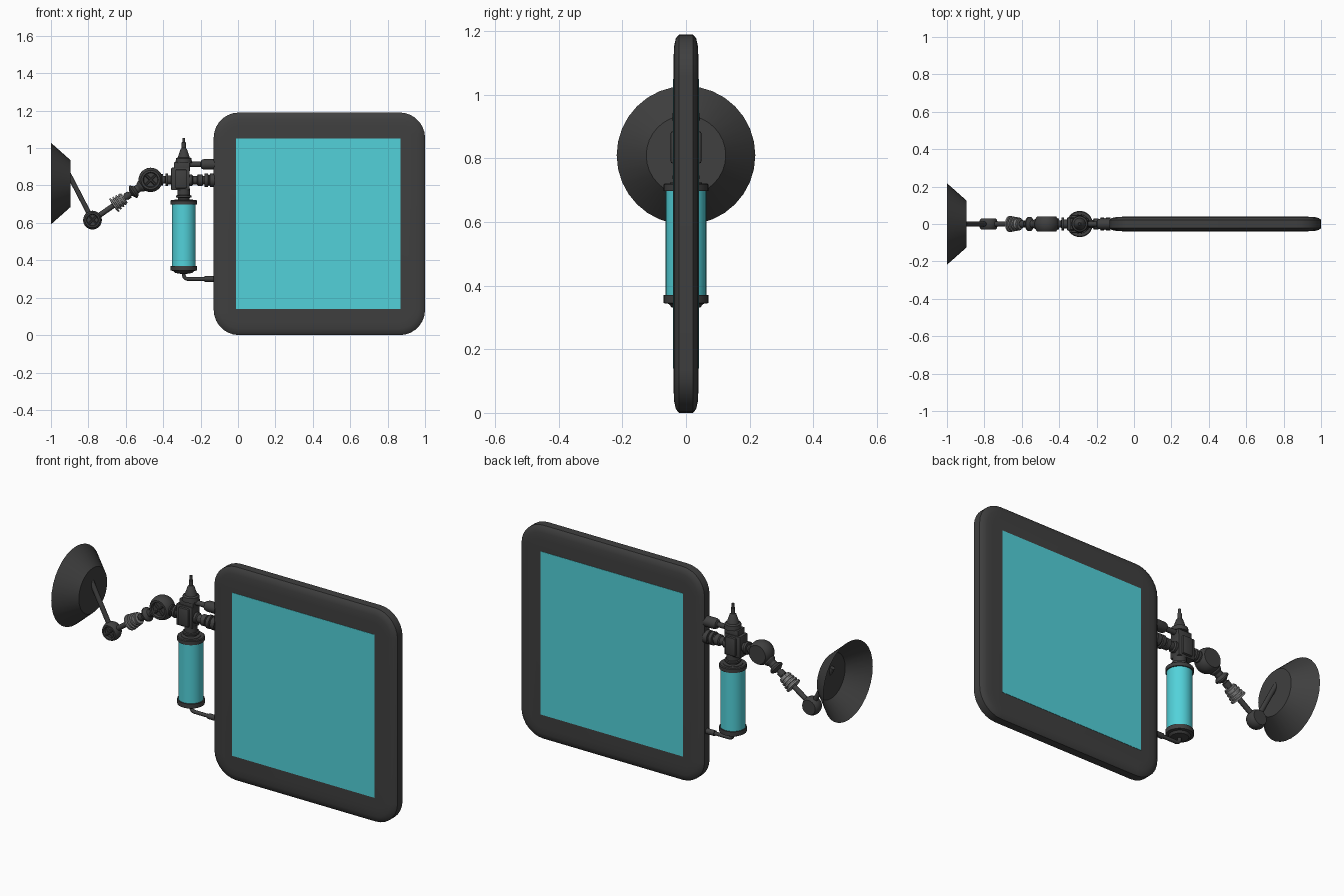
import bpy, bmesh, math
from mathutils import Vector

cube = bpy.data.objects.get("Cube")
if cube:
    bpy.data.objects.remove(cube, do_unlink=True)


def material(name, r, g, b):
    m = bpy.data.materials.new(name)
    m.use_nodes = True
    m.diffuse_color = (r, g, b, 1)
    m.node_tree.nodes["Principled BSDF"].inputs["Base Color"].default_value = (r, g, b, 1)
    return m


DARK = material("dark grey", 0.05, 0.05, 0.05)
TEAL = material("teal glass", 0.085, 0.64, 0.7)
LIGHT = material("light grey", 0.22, 0.22, 0.22)
parts = []


def finish(bm, name, mat):
    bmesh.ops.recalc_face_normals(bm, faces=bm.faces)
    me = bpy.data.meshes.new(name)
    bm.to_mesh(me)
    bm.free()
    ob = bpy.data.objects.new(name, me)
    me.materials.append(mat)
    bpy.context.collection.objects.link(ob)
    parts.append(ob)
    return ob


def skin(name, loops, mat, start=True, end=True):
    """Bridge equal-length loops of points, with optional end caps."""
    bm = bmesh.new()
    rings = [[bm.verts.new(p) for p in loop] for loop in loops]
    n = len(rings[0])
    for a, b in zip(rings, rings[1:]):
        for i in range(n):
            j = (i + 1) % n
            bm.faces.new((a[i], a[j], b[j], b[i]))
    if start:
        bm.faces.new(rings[0])
    if end:
        bm.faces.new(rings[-1])
    return finish(bm, name, mat)


def lathe(name, origin, axis, profile, mat=DARK, sides=32, start=True):
    """Revolve (distance, radius) pairs around an axis through origin."""
    o, d = Vector(origin), Vector(axis).normalized()
    u = d.orthogonal().normalized()
    v = d.cross(u)
    angles = [2 * math.pi * i / sides for i in range(sides)]
    loops = [[o + d * t + (u * math.cos(a) + v * math.sin(a)) * r for a in angles]
             for t, r in profile]
    return skin(name, loops, mat, start)


def box(name, center, size, mat=DARK, bevel=0.0):
    bm = bmesh.new()
    bmesh.ops.create_cube(bm, size=1)
    for v in bm.verts:
        v.co = Vector(c + p * s for c, p, s in zip(center, v.co, size))
    if bevel:
        bmesh.ops.bevel(bm, geom=bm.edges[:], offset=bevel, segments=2, affect='EDGES', profile=0.5)
    return finish(bm, name, mat)


def outline(inset, y, x0=-0.13, x1=1.0, z0=0.0, z1=1.19, radius=0.135, seg=7):
    """Rounded rectangle in the xz plane."""
    r = radius - inset
    pts = []
    corners = ((x1 - radius, z1 - radius), (x0 + radius, z1 - radius),
               (x0 + radius, z0 + radius), (x1 - radius, z0 + radius))
    for k, (cx, cz) in enumerate(corners):
        for i in range(seg + 1):
            a = math.pi / 2 * (k + i / seg)
            pts.append((cx + r * math.cos(a), y, cz + r * math.sin(a)))
    return pts


# Display frame with softly rounded rim, and a screen on both sides
rim = [(0.07, 0.039), (0.035, 0.037), (0.012, 0.032), (0.0, 0.022)]
skin("display_frame", [outline(i, -y) for i, y in rim]
     + [outline(i, y) for i, y in reversed(rim)], DARK)
for label, side in (("front", -1), ("back", 1)):
    box(label + "_screen", (0.43, side * 0.0385, 0.595), (0.88, 0.004, 0.91), TEAL)

# Open suction cup and its stem
lathe("suction_cup", (-1, 0, 0.81), (1, 0, 0), [(0, 0.218), (0.105, 0.125)], start=False)
elbow, shoulder = Vector((-0.778, 0, 0.615)), Vector((-0.467, 0, 0.83))
stem_start = Vector((-0.905, 0, 0.86))
stem = elbow - stem_start
lathe("cup_stem", stem_start, stem, [(0, 0.013), (stem.length, 0.013)], sides=16)


# Ball joints: truncated spheres with a recessed cross-headed screw in front
def ball_joint(name, c, r, half):
    top = math.asin(half / r)
    prof = [(r * math.sin(a), r * math.cos(a))
            for a in (top * (i / 6 - 1) for i in range(13))]
    rim_r = prof[0][1]
    recess = [(-half + 0.012, rim_r * 0.72), (-half, rim_r * 0.8)]
    lathe(name, c, (0, 1, 0), recess + prof)
    for k in (1, -1):
        d = Vector((k, 0, 1)).normalized()
        reach = rim_r * 0.7
        lathe(name + "_screw_bar", Vector(c) - d * reach + Vector((0, 0.01 - half, 0)), d,
              [(0, 0.007), (2 * reach, 0.007)], sides=8)


ball_joint("elbow_joint", elbow, 0.05, 0.03)
ball_joint("shoulder_joint", shoulder, 0.065, 0.04)

# Arm between the joints, with a ribbed bellows and flared collars
arm = shoulder - elbow
lathe("arm_rod", elbow, arm, [(0, 0.014), (arm.length, 0.014)], sides=16)
ribs = [(0.135, 0.022)]
for i in range(4):
    t = 0.137 + i * 0.018
    ribs += [(t, 0.043 - 0.003 * i), (t + 0.009, 0.043 - 0.003 * i),
             (t + 0.01, 0.03), (t + 0.017, 0.03)]
lathe("arm_bellows", elbow, arm, ribs, LIGHT)
lathe("lower_collar", elbow, arm, [(0.215, 0.02), (0.24, 0.02)], sides=20)
lathe("flared_collar", elbow, arm,
      [(0.25, 0.018), (0.262, 0.038), (0.27, 0.038), (0.285, 0.022), (0.3, 0.022),
       (0.315, 0.032), (0.34, 0.032)])
lathe("shoulder_neck", shoulder, (1, 0, 0),
      [(0.05, 0.03), (0.065, 0.03), (0.067, 0.02), (0.078, 0.02), (0.08, 0.034),
       (0.092, 0.034), (0.094, 0.024), (0.12, 0.024)])

# Valve block with stepped top and nozzle
TANK_X = -0.29
box("valve_block", (-0.308, 0, 0.835), (0.1, 0.07, 0.12), bevel=0.006)
box("valve_side_plate", (-0.305, 0, 0.835), (0.06, 0.096, 0.1), bevel=0.005)
box("valve_upper_block", (-0.3, 0, 0.9), (0.085, 0.06, 0.05), bevel=0.004)
lathe("nozzle", (TANK_X, 0, 0.92), (0, 0, 1),
      [(0, 0.045), (0.025, 0.042), (0.03, 0.032), (0.075, 0.017), (0.08, 0.011),
       (0.11, 0.011), (0.112, 0.007), (0.135, 0.007)], sides=20)

# Tank: neck, caps and glass cylinder
lathe("tank_neck", (TANK_X, 0, 0.71), (0, 0, 1),
      [(0, 0.055), (0.014, 0.05), (0.016, 0.032), (0.024, 0.032), (0.026, 0.042),
       (0.036, 0.042), (0.038, 0.034), (0.075, 0.034)])
lathe("tank_glass", (TANK_X, 0, 0.36), (0, 0, 1), [(0, 0.064), (0.35, 0.064)], TEAL)
lathe("tank_top_cap", (TANK_X, 0, 0.698), (0, 0, 1),
      [(0, 0.07), (0.02, 0.07), (0.024, 0.066)])
lathe("tank_bottom_cap", (TANK_X, 0, 0.328), (0, 0, 1),
      [(0, 0.02), (0.004, 0.045), (0.015, 0.055), (0.017, 0.07), (0.042, 0.07)])

# Bent drain pipe from tank to frame
curve = bpy.data.curves.new("drain_pipe", 'CURVE')
curve.dimensions = '3D'
curve.bevel_depth = 0.01
curve.bevel_resolution = 3
path = [(TANK_X, 0.335)] + [
    (TANK_X + 0.022 * (1 - math.cos(a)), 0.322 - 0.022 * math.sin(a))
    for a in (math.pi / 8 * i for i in range(5))] + [(-0.13, 0.3)]
spline = curve.splines.new('POLY')
spline.points.add(len(path) - 1)
for p, (x, z) in zip(spline.points, path):
    p.co = (x, 0, z, 1)
curve.materials.append(DARK)
pipe = bpy.data.objects.new("drain_pipe", curve)
bpy.context.collection.objects.link(pipe)
lathe("drain_fitting", (-0.18, 0, 0.3), (1, 0, 0), [(0, 0.015), (0.055, 0.015)], sides=16)

# Two connectors from valve to frame
lathe("upper_connector", (-0.27, 0, 0.913), (1, 0, 0),
      [(0, 0.014), (0.07, 0.014), (0.075, 0.024), (0.09, 0.029), (0.145, 0.029)], sides=20)
lathe("lower_connector", (-0.27, 0, 0.828), (1, 0, 0),
      [(0, 0.03), (0.025, 0.03), (0.03, 0.022), (0.05, 0.022), (0.055, 0.03), (0.08, 0.03),
       (0.082, 0.024), (0.09, 0.024), (0.092, 0.036), (0.11, 0.036), (0.112, 0.028),
       (0.118, 0.028), (0.12, 0.036), (0.145, 0.036)], sides=20)

# Smooth curved surfaces, keeping hard edges
bpy.ops.object.select_all(action='DESELECT')
for ob in parts:
    ob.select_set(True)
bpy.context.view_layer.objects.active = parts[0]
bpy.ops.object.shade_smooth_by_angle(angle=math.radians(32))
